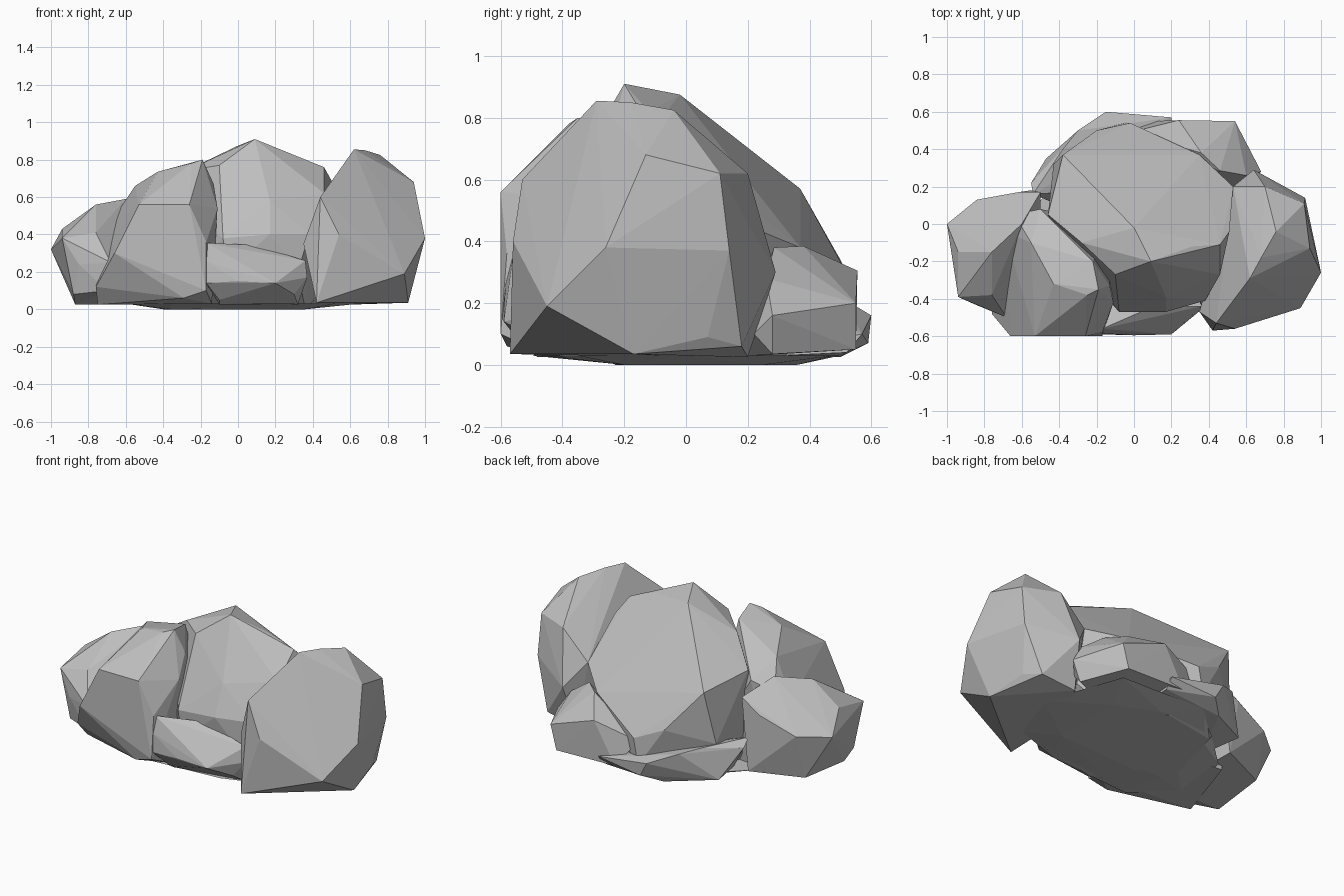
import bpy, bmesh

stone = bpy.data.materials.new("grey_stone")
stone.diffuse_color = (0.52, 0.52, 0.52, 1)


def boulder(name, corners):
    """Flat-faced boulder: the hull around a few corner points."""
    bm = bmesh.new()
    for p in corners:
        bm.verts.new(p)
    hull = bmesh.ops.convex_hull(bm, input=bm.verts)
    loose = set(hull["geom_interior"]) | set(hull["geom_unused"])
    bmesh.ops.delete(bm, geom=[v for v in loose if isinstance(v, bmesh.types.BMVert)], context="VERTS")
    bmesh.ops.recalc_face_normals(bm, faces=bm.faces)
    mesh = bpy.data.meshes.new(name)
    bm.to_mesh(mesh)
    bm.free()
    mesh.materials.append(stone)
    bpy.context.collection.objects.link(bpy.data.objects.new(name, mesh))


# Tall middle boulder with a sloping back ridge
boulder("middle_boulder", [
    (.09, -.20, .91), (0, -.02, .875), (-.38, .37, .57), (-.46, .05, .61),
    (-.28, -.10, .74), (-.10, -.27, .77), (.31, -.12, .82), (.46, -.11, .76),
    (.46, -.27, .62), (.51, -.04, .67), (.53, .20, .45), (.35, .37, .38),
    (-.05, .54, .10), (-.02, .54, .26), (-.20, .50, .34), (-.08, -.47, .38),
    (.17, -.39, .58), (.17, -.47, .40), (.38, -.41, .40), (-.06, -.46, .20),
    (.32, -.42, .20), (-.43, .32, .25), (-.40, -.10, 0), (-.20, -.23, 0),
    (.36, -.20, 0), (.36, .20, 0), (.05, .36, 0), (-.30, .30, 0),
    (.50, .10, .15)])

# Upright boulder on the right
boulder("right_boulder", [
    (.62, -.29, .855), (.68, -.18, .85), (.76, -.04, .825), (.94, -.13, .68),
    (.91, .11, .62), (.70, .20, .62), (.53, .20, .45), (.44, -.53, .60),
    (.54, -.56, .40), (.42, -.57, .035), (.35, -.47, .35), (1, -.26, .38),
    (.915, .14, .37), (.89, -.45, .19), (.91, -.17, .035), (.87, .07, .09),
    (.82, .18, .06), (.60, .20, .025), (.45, 0, .025), (.64, .29, .30)])

# Blocky boulder at the front left
boulder("front_left_boulder", [
    (-.19, -.35, .80), (-.25, -.38, .78), (-.22, -.20, .77), (-.43, -.32, .735),
    (-.55, -.10, .66), (-.50, .08, .57), (-.64, .05, .52), (-.69, -.04, .45),
    (-.53, -.60, .56), (-.26, -.60, .56), (-.13, -.33, .67), (-.11, -.42, .54),
    (-.17, -.58, .36), (-.17, -.60, .10), (-.66, -.60, .30), (-.76, -.48, .12),
    (-.29, -.58, .06), (-.75, -.40, .025), (-.14, -.45, .03), (-.60, .05, .025),
    (-.15, 0, .025)])

# Low boulder at the far left
boulder("left_boulder", [
    (-1, 0, .32), (-.94, -.15, .43), (-.76, -.15, .56), (-.60, 0, .59),
    (-.94, -.39, .38), (-.76, -.38, .41), (-.68, -.50, .25), (-.85, -.43, .24),
    (-.84, .13, .33), (-.62, .17, .42), (-.50, .17, .50), (-.87, -.30, .025),
    (-.88, -.38, .08), (-.70, -.48, .10), (-.85, .05, .05), (-.55, .18, .06),
    (-.50, -.30, .025)])

# Small rock at the foot of the front
boulder("front_rock", [
    (-.17, -.56, .355), (.06, -.46, .345), (.20, -.44, .31), (.36, -.44, .26),
    (.37, -.45, .17), (-.18, -.585, .26), (.20, -.59, .14), (0, -.595, .15),
    (-.17, -.59, .14), (-.10, -.52, .05), (.30, -.48, .08),
    (.32, -.40, .025), (-.10, -.48, .025), (-.10, -.20, .025), (.30, -.20, .025)])

# Rock at the back right
boulder("back_right_rock", [
    (.54, .55, .20), (.50, .55, .05), (.68, .28, .16), (.63, .28, .035),
    (.60, .26, .28), (.46, .285, .38), (.36, .38, .385), (.24, .555, .305),
    (-.02, .49, .22), (.10, .55, .06), (.30, .15, .025), (.62, .22, .10)])

# Low rock along the back left
boulder("back_left_rock", [
    (-.15, .60, .16), (-.30, .50, .22), (-.38, .40, .24), (-.55, .22, .22),
    (-.54, .16, .26), (.20, .57, .10), (-.10, .59, .07), (-.47, .35, .05),
    (.20, .52, .04), (-.20, .50, .025), (-.40, .10, .025), (.20, .20, .025)])

# Broad flat footing under the pile
boulder("footing", [
    (-.40, -.10, 0), (-.36, -.20, 0), (.36, -.20, 0), (.36, .25, 0),
    (.10, .36, 0), (-.30, .25, 0), (-.60, -.30, .03), (.20, -.46, .03),
    (.52, -.35, .03), (.65, 0, .03), (.48, .48, .03), (-.10, .50, .03),
    (-.55, .08, .03), (-.35, -.50, .03)])
